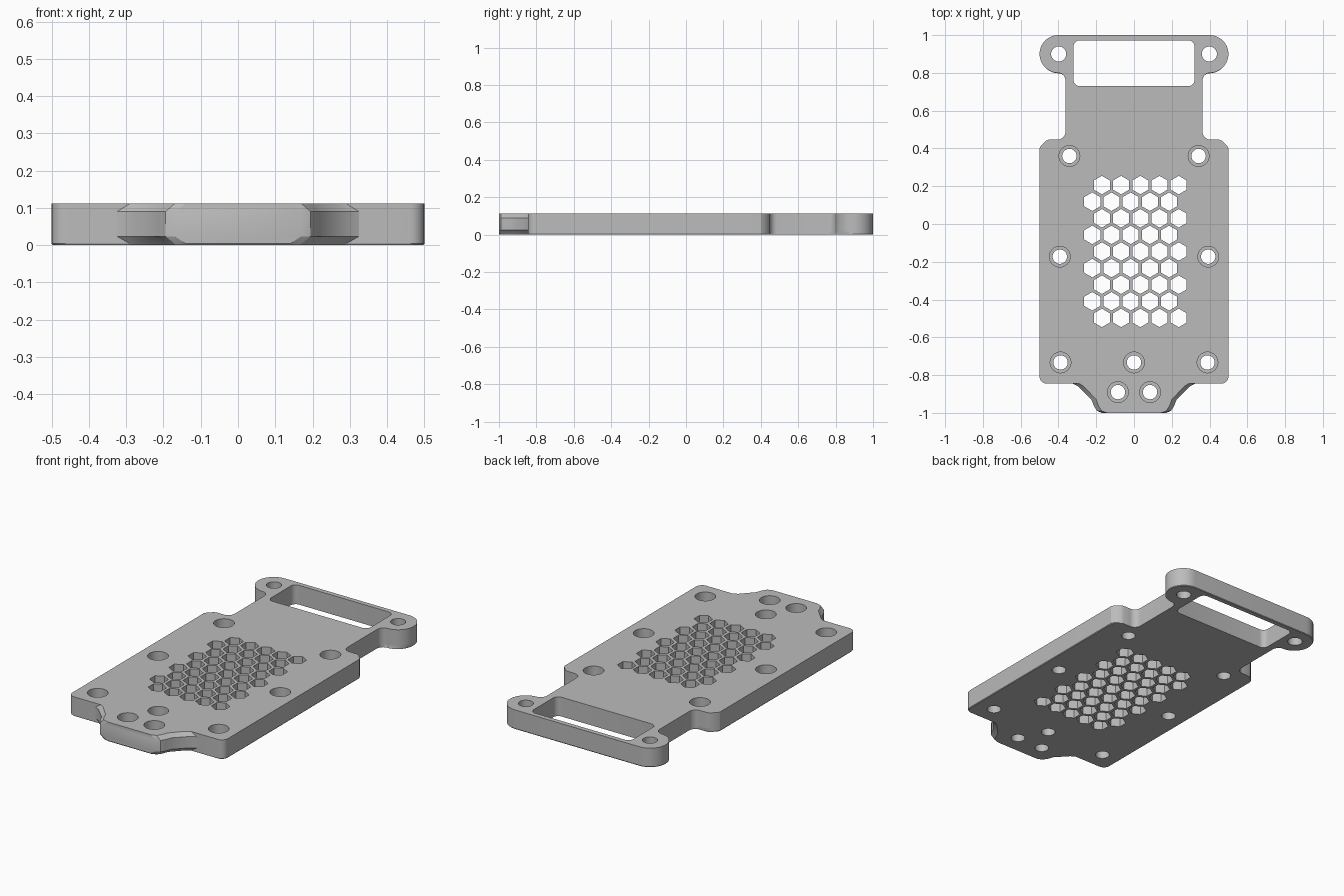
import bpy, bmesh
from math import sin, cos, pi, radians

cube = bpy.data.objects.get("Cube")
if cube:
    bpy.data.objects.remove(cube)

T = 0.112  # plate thickness

grey = bpy.data.materials.new("plain_grey")
grey.use_nodes = True
grey.diffuse_color = (0.5, 0.5, 0.5, 1)
grey.node_tree.nodes["Principled BSDF"].inputs["Base Color"].default_value = (0.5, 0.5, 0.5, 1)


def arc(cx, cy, r, a0, a1, n):
    """Points along an arc, angles in degrees."""
    angles = [radians(a0 + (a1 - a0) * i / n) for i in range(n + 1)]
    return [(cx + r * cos(a), cy + r * sin(a)) for a in angles]


def loft(bm, rings):
    """Capped solid through matching rings of (points, z)."""
    loops = [[bm.verts.new((x, y, z)) for x, y in pts] for pts, z in rings]
    n = len(loops[0])
    for low, high in zip(loops, loops[1:]):
        for i in range(n):
            j = (i + 1) % n
            bm.faces.new((low[i], low[j], high[j], high[i]))
    bm.faces.new(loops[0][::-1])
    bm.faces.new(loops[-1])


def make_object(name, bm):
    bmesh.ops.recalc_face_normals(bm, faces=bm.faces)
    mesh = bpy.data.meshes.new(name)
    bm.to_mesh(mesh)
    bm.free()
    mesh.materials.append(grey)
    obj = bpy.data.objects.new(name, mesh)
    bpy.context.collection.objects.link(obj)
    return obj


def mirrored(half):
    """Close a right-hand half outline with its mirror image."""
    return half + [(-x, y) for x, y in reversed(half)]


# Outline: tongue at the front, body, neck and rounded ears at the back
tongue_wide = [(0.17, -1), (0.195, -0.99), (0.212, -0.965), (0.225, -0.93),
               (0.295, -0.86), (0.325, -0.845)]
tongue_slim = [(0.14, -1), (0.17, -0.99), (0.187, -0.965), (0.2, -0.93),
               (0.265, -0.86), (0.29, -0.845)]
body = (arc(0.462, -0.807, 0.038, -90, 0, 8)
        + [(0.5, 0.4), (0.492, 0.415), (0.465, 0.441), (0.45, 0.447)]
        + arc(0.403, 0.487, 0.04, 270, 180, 8)
        + arc(0.403, 0.76, 0.04, 180, 90, 8)
        + arc(0.4, 0.9, 0.1, -88, 90, 24))
wide = mirrored(tongue_wide + body)
slim = mirrored(tongue_slim + body)
foot = [(x * 0.994, y * 0.997) for x, y in slim]

bm = bmesh.new()
loft(bm, [(foot, 0), (slim, 0.004), (wide, 0.024), (wide, 0.09), (slim, T)])
plate = make_object("mounting_plate", bm)

# Cutters: handle slot, honeycomb vents and screw holes
bm = bmesh.new()


def cut(points, z0=-0.1, z1=T + 0.1):
    loft(bm, [(points, z0), (points, z1)])


cut(mirrored(arc(0.288, 0.762, 0.032, -90, 0, 6) + arc(0.288, 0.94, 0.032, 0, 90, 6)))

for row in range(9):
    shift = -0.051 if row % 2 else 0
    for col in range(5):
        x = -0.17 + shift + col * 0.1017
        y = 0.206 - row * 0.0879
        cut(arc(x, y, 0.049, 30, 330, 5))

for side in (-1, 1):
    cut(arc(side * 0.399, 0.9, 0.04, 0, 348.75, 31))

screws = [(0, -0.733)] + [(s * x, y) for s in (-1, 1) for x, y in
                          ((0.342, 0.36), (0.393, -0.173), (0.389, -0.733), (0.085, -0.89))]
for x, y in screws:
    hole = arc(x, y, 0.038, 0, 348.75, 31)
    bore = arc(x, y, 0.055, 0, 348.75, 31)
    loft(bm, [(hole, -0.1), (hole, 0.047), (bore, 0.047), (bore, T + 0.1)])

cutter = make_object("hole_cutter", bm)
cutter.hide_render = True
cutter.hide_viewport = True

# Apply the cut, then shade the curved walls
mod = plate.modifiers.new("holes", 'BOOLEAN')
mod.object = cutter
mod.operation = 'DIFFERENCE'
mod.solver = 'EXACT'
bpy.ops.object.select_all(action='DESELECT')
bpy.context.view_layer.objects.active = plate
plate.select_set(True)
bpy.ops.object.modifier_apply(modifier=mod.name)
bpy.data.objects.remove(cutter)
bpy.ops.object.shade_smooth_by_angle(angle=radians(25))
